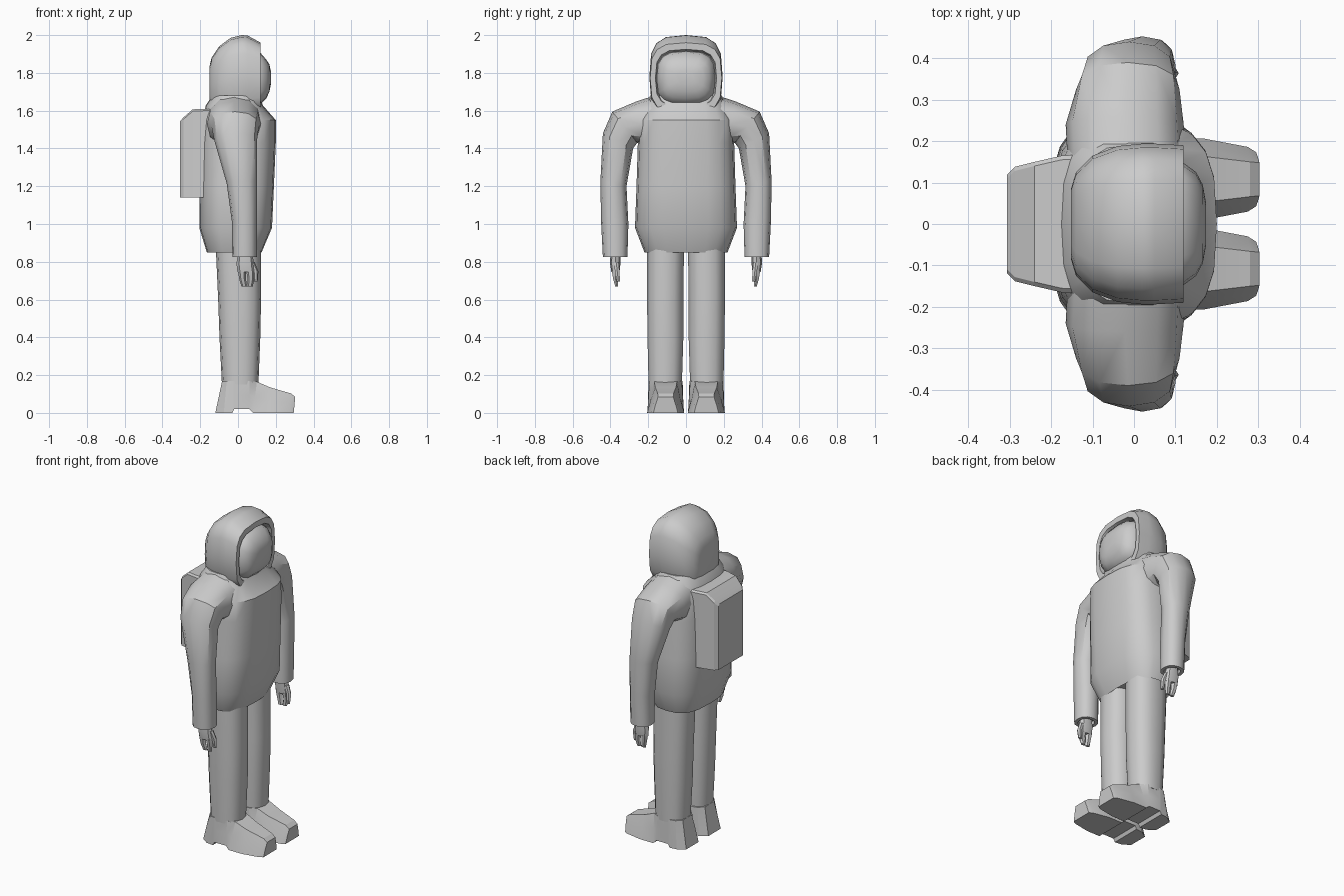
import bpy, bmesh
from math import cos, sin, pi, radians
from mathutils import Vector


def power(v, e):
    return abs(v) ** e * (1 if v >= 0 else -1)


def oval(center, u, v, n=16, exp=2.0):
    """Superellipse ring spanned by half-axes u and v."""
    c, u, v = Vector(center), Vector(u), Vector(v)
    return [c + u * power(cos(2 * pi * i / n), 2 / exp) + v * power(sin(2 * pi * i / n), 2 / exp)
            for i in range(n)]


def loft(name, rings, mirror=False, angle=35):
    """Skin a list of equal rings, cap both ends, optionally mirror across y."""
    bm = bmesh.new()
    vs = [[bm.verts.new(p) for p in r] for r in rings]
    n = len(vs[0])
    for a, b in zip(vs, vs[1:]):
        for i in range(n):
            bm.faces.new((a[i], a[(i + 1) % n], b[(i + 1) % n], b[i]))
    bm.faces.new(vs[0])
    bm.faces.new(vs[-1])
    bmesh.ops.recalc_face_normals(bm, faces=bm.faces)
    me = bpy.data.meshes.new(name)
    bm.to_mesh(me)
    bm.free()
    ob = bpy.data.objects.new(name, me)
    bpy.context.collection.objects.link(ob)
    bpy.ops.object.select_all(action='DESELECT')
    ob.select_set(True)
    bpy.context.view_layer.objects.active = ob
    bpy.ops.object.shade_smooth_by_angle(angle=radians(angle))
    if mirror:
        m = ob.modifiers.new("mirror", 'MIRROR')
        m.use_axis = (False, True, False)
    return ob


def flat_ring(x0, x1, y0, y1, z, n=16, exp=2.0):
    """Horizontal ring filling a box in x and y."""
    return oval(((x0 + x1) / 2, (y0 + y1) / 2, z), ((x1 - x0) / 2, 0, 0), (0, (y1 - y0) / 2, 0), n, exp)


def facing_ring(x, w, z0, z1, exp=3.0, n=16):
    """Ring standing in the yz plane."""
    return oval((x, 0, (z0 + z1) / 2), (0, w, 0), (0, 0, (z1 - z0) / 2), n, exp)


# Jacket body: z, back x, front x, half width
body = [(0.88, -0.14, 0.11, 0.20), (0.85, -0.165, 0.125, 0.22), (0.98, -0.205, 0.18, 0.27),
        (1.20, -0.203, 0.19, 0.262), (1.43, -0.20, 0.20, 0.255), (1.55, -0.19, 0.20, 0.25),
        (1.63, -0.17, 0.13, 0.215), (1.68, -0.135, 0.118, 0.19)]
loft("jacket_body", [flat_ring(a, b, -w, w, z, 20, 2.9) for z, a, b, w in body])

# Sleeves: outer y z, inner y z, back x, front x
sleeve = [(0.15, 1.685, 0.15, 1.38, -0.16, 0.125), (0.26, 1.65, 0.22, 1.41, -0.165, 0.12),
          (0.39, 1.595, 0.258, 1.43, -0.14, 0.11), (0.44, 1.48, 0.28, 1.40, -0.125, 0.10),
          (0.453, 1.23, 0.315, 1.20, -0.06, 0.10), (0.45, 1.02, 0.305, 1.0, -0.032, 0.10),
          (0.44, 0.825, 0.31, 0.825, -0.03, 0.10), (0.42, 0.825, 0.33, 0.825, -0.01, 0.08),
          (0.42, 0.85, 0.33, 0.85, -0.01, 0.08)]
rings = []
for yo, zo, yi, zi, a, b in sleeve:
    rings.append(oval(((a + b) / 2, (yo + yi) / 2, (zo + zi) / 2),
                      ((b - a) / 2, 0, 0), (0, (yo - yi) / 2, (zo - zi) / 2), 12, 2.3))
loft("sleeve", rings, True)

# Hands: palm, fingers and thumb
loft("palm", [flat_ring(0.0, 0.075, 0.345, 0.40, 0.85, 8), flat_ring(-0.008, 0.085, 0.347, 0.402, 0.79, 8),
              flat_ring(-0.003, 0.088, 0.352, 0.395, 0.745, 8)], True)
for i in range(2):
    x = 0.0 + i * 0.044
    loft("finger", [flat_ring(x, x + 0.042, 0.352, 0.395, 0.75, 6),
                    flat_ring(x + 0.006, x + 0.042, 0.358, 0.388, 0.71, 6),
                    flat_ring(0.018 + i * 0.03, 0.048 + i * 0.03, 0.358, 0.376, 0.67, 6)], True)
loft("thumb", [flat_ring(0.06, 0.088, 0.355, 0.385, 0.80, 6), flat_ring(0.078, 0.108, 0.35, 0.378, 0.75, 6),
               flat_ring(0.085, 0.104, 0.348, 0.368, 0.695, 6)], True)

# Trouser legs
loft("leg", [flat_ring(a, b, y0, y1, z, 14, 2.4) for z, a, b, y0, y1 in
             [(0.93, -0.12, 0.12, 0.008, 0.208), (0.60, -0.105, 0.122, 0.012, 0.208),
              (0.40, -0.098, 0.118, 0.012, 0.206), (0.15, -0.085, 0.108, 0.02, 0.20)]], True)


# Boots: x at sole, x at top, top z, sole z, half width at sole, half width at top
def boot_ring(xb, xt, zt, zb, wb, wt, yc=0.108):
    xm, zm = xb * 0.5 + xt * 0.5, zb + (zt - zb) * 0.5
    wm = wb * 0.55 + wt * 0.45
    half = [(xb, wb, zb), (xm, wm, zm), (xt, wt, zt)]
    return [(x, yc + w, z) for x, w, z in half] + [(x, yc - w, z) for x, w, z in reversed(half)]


boot = [(-0.12, -0.085, 0.165, 0, 0.06, 0.045), (-0.075, -0.06, 0.168, 0, 0.09, 0.08),
        (-0.03, -0.03, 0.17, 0, 0.095, 0.09), (-0.02, -0.02, 0.17, 0.02, 0.095, 0.09),
        (0.06, 0.06, 0.168, 0.02, 0.095, 0.085), (0.08, 0.10, 0.165, 0, 0.098, 0.06),
        (0.17, 0.17, 0.135, 0, 0.098, 0.055), (0.275, 0.28, 0.103, 0, 0.078, 0.042),
        (0.295, 0.303, 0.085, 0, 0.065, 0.04)]
loft("boot", [boot_ring(*b) for b in boot], True, 20)

# Hood with a rim and a recessed face opening
hood = [(-0.152, 0.085, 1.66, 1.83), (-0.14, 0.125, 1.60, 1.88), (-0.10, 0.165, 1.57, 1.94),
        (-0.04, 0.188, 1.56, 1.985), (0.02, 0.194, 1.56, 2.0), (0.05, 0.194, 1.56, 1.998),
        (0.12, 0.19, 1.585, 1.96), (0.12, 0.162, 1.62, 1.925), (0.085, 0.155, 1.63, 1.915)]
loft("hood", [facing_ring(x, w, a, b, 3.2) for x, w, a, b in hood], angle=40)

# Bulging visor
loft("visor", [facing_ring(x, w, a, b, 3) for x, w, a, b in
               [(0.08, 0.156, 1.625, 1.915), (0.12, 0.147, 1.635, 1.905), (0.15, 0.125, 1.665, 1.87),
                (0.166, 0.095, 1.70, 1.845), (0.174, 0.05, 1.74, 1.81)]], angle=45)


# Backpack with tapered sides and a chamfered top
def box_ring(x, w, z0, z1, c):
    return [(x, w, z0), (x, w, z1 - c), (x, w - c, z1), (x, c - w, z1), (x, -w, z1 - c), (x, -w, z0)]


loft("backpack", [box_ring(*r) for r in [(-0.14, 0.167, 1.14, 1.61, 0.01), (-0.175, 0.165, 1.14, 1.61, 0.01),
                                         (-0.24, 0.15, 1.14, 1.607, 0.01), (-0.288, 0.138, 1.14, 1.565, 0.01),
                                         (-0.306, 0.12, 1.14, 1.545, 0.01)]], angle=15)
